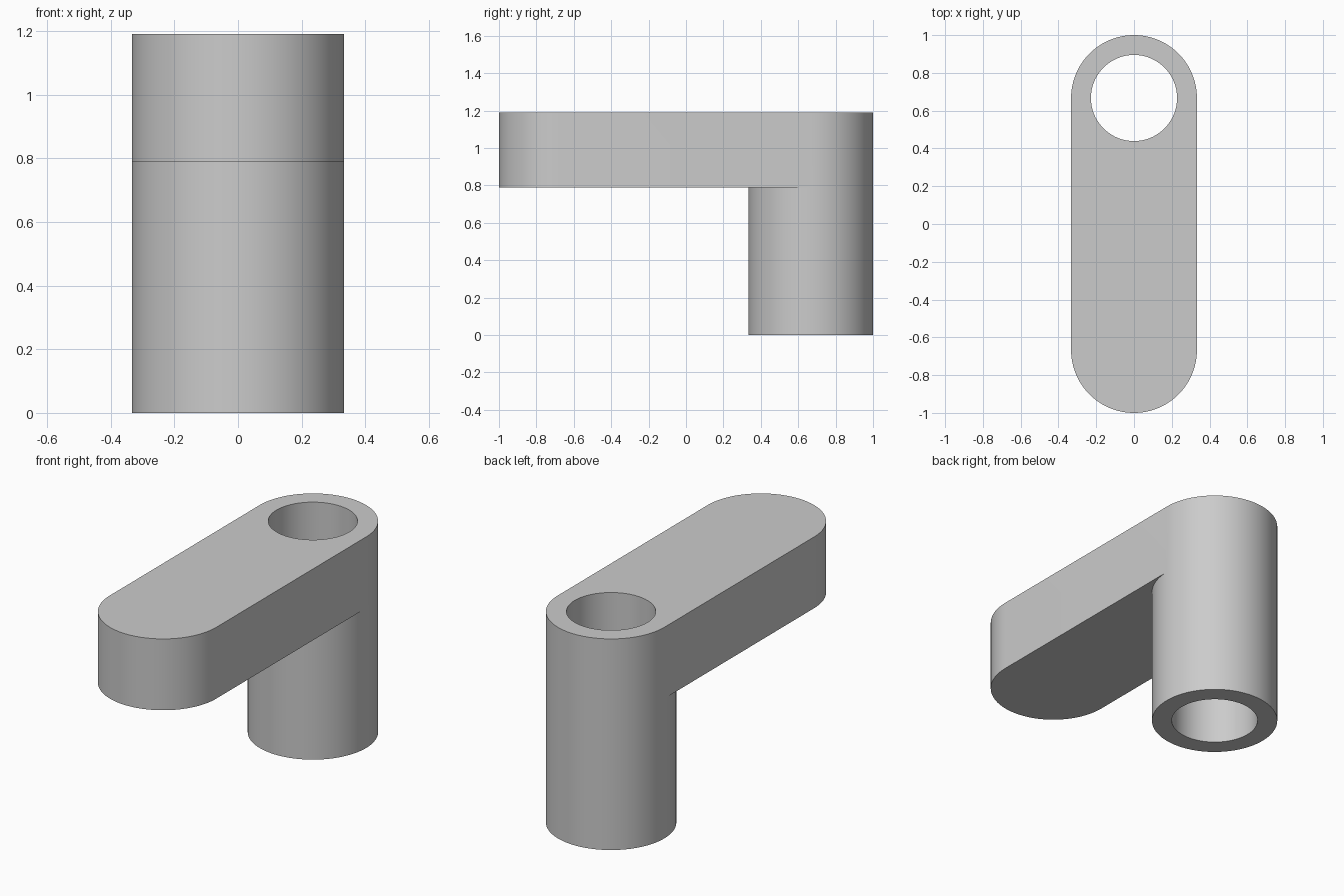
import bpy, bmesh, math

cube = bpy.data.objects.get("Cube")
if cube:
    bpy.data.objects.remove(cube, do_unlink=True)

R, HOLE = 0.333, 0.228      # outer and bore radii
CY = 1 - R                  # centre of each rounded end
UNDER, TOP = 0.788, 1.19    # arm underside and top
N = 48                      # segments per half circle

grey = bpy.data.materials.new("plain grey")
grey.use_nodes = True
colour = (0.6, 0.6, 0.6, 1)
grey.diffuse_color = colour
grey.node_tree.nodes["Principled BSDF"].inputs["Base Color"].default_value = colour

bm = bmesh.new()


def arc(radius, cy, z, count):
    """Points from +x, round the front (-y), towards -x and on."""
    return [bm.verts.new((radius * math.cos(math.pi * k / N),
                          cy - radius * math.sin(math.pi * k / N), z))
            for k in range(count)]


def strip(a, b, start, end):
    """Quads between two rows of points."""
    for k in range(start, end):
        j = (k + 1) % len(a)
        bm.faces.new((a[k], a[j], b[j], b[k]))


bore_low, bore_top = (arc(HOLE, CY, z, 2 * N) for z in (0, TOP))
post_low, post_mid = (arc(R, CY, z, 2 * N) for z in (0, UNDER))
# The post's back half carries on up to the top of the arm
post_top = {k % (2 * N): bm.verts.new((*post_mid[k % (2 * N)].co.xy, TOP))
            for k in range(N, 2 * N + 1)}
nose_low, nose_top = (arc(R, -CY, z, N + 1) for z in (UNDER, TOP))

# Tubular post with its bore
strip(bore_low, bore_top, 0, 2 * N)
strip(bore_low, post_low, 0, 2 * N)
strip(post_low, post_mid, 0, 2 * N)
for k in range(N, 2 * N):
    j = (k + 1) % (2 * N)
    bm.faces.new((post_mid[k], post_mid[j], post_top[j], post_top[k]))
    bm.faces.new((bore_top[k], bore_top[j], post_top[j], post_top[k]))

# Arm: rounded nose, underside, top and straight sides
strip(nose_low, nose_top, 0, N)
for k in range(N):
    bm.faces.new((post_mid[k], post_mid[k + 1], nose_low[k + 1], nose_low[k]))
    bm.faces.new((bore_top[k], bore_top[k + 1], nose_top[k + 1], nose_top[k]))
for k in (0, N):
    bm.faces.new((post_mid[k], nose_low[k], nose_top[k], post_top[k]))
    bm.faces.new((bore_top[k], post_top[k], nose_top[k]))

bmesh.ops.recalc_face_normals(bm, faces=bm.faces[:])
mesh = bpy.data.meshes.new("arm_with_post")
bm.to_mesh(mesh)
bm.free()
mesh.materials.append(grey)
arm = bpy.data.objects.new("arm_with_post", mesh)
bpy.context.collection.objects.link(arm)

bpy.ops.object.select_all(action="DESELECT")
arm.select_set(True)
bpy.context.view_layer.objects.active = arm
bpy.ops.object.shade_smooth_by_angle(angle=math.radians(30))
